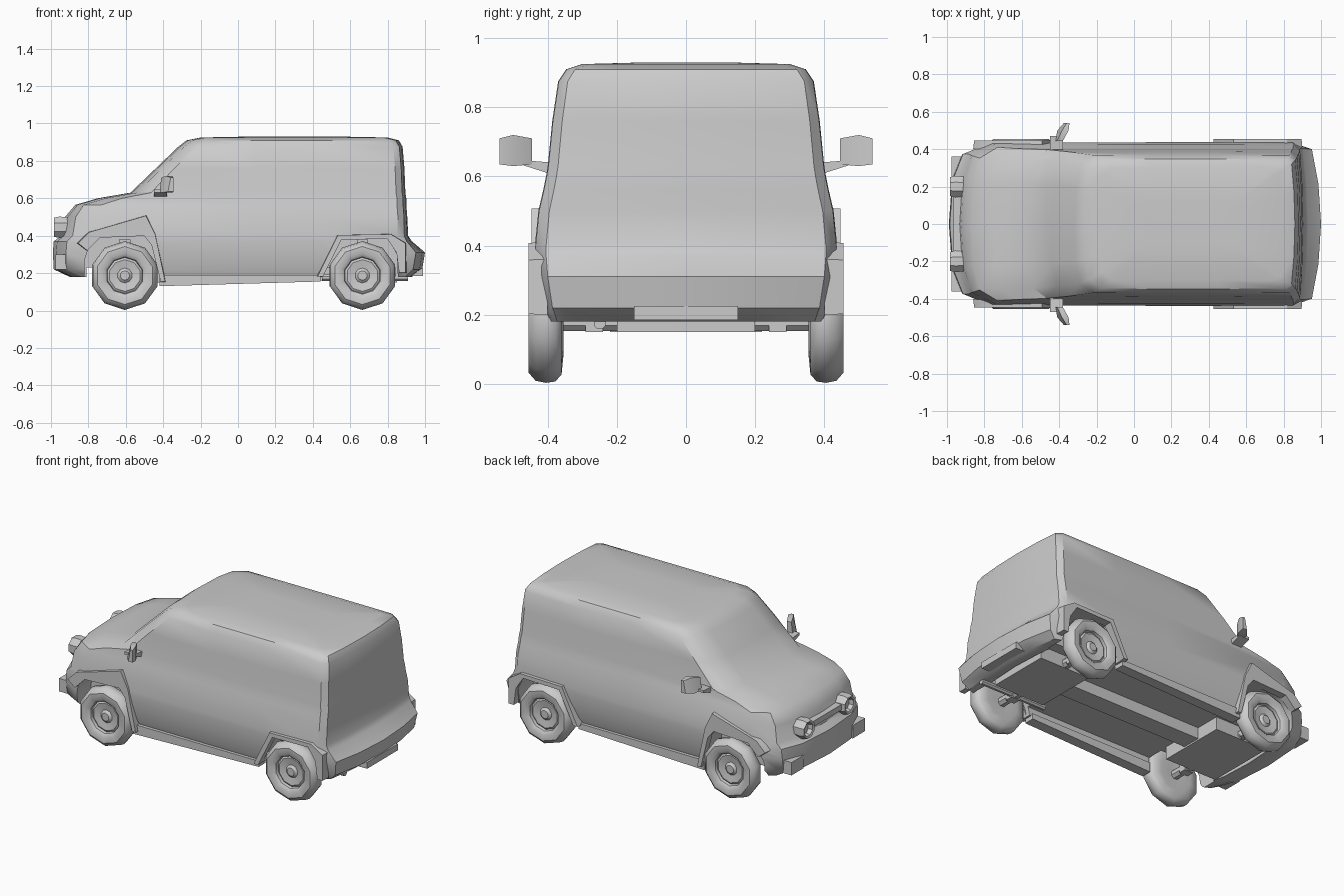
import bpy, bmesh, math
from mathutils import Vector

if "Cube" in bpy.data.objects:
    bpy.data.objects.remove(bpy.data.objects["Cube"])


def make_object(name, bm, angle=35):
    bmesh.ops.remove_doubles(bm, verts=bm.verts, dist=0.0005)
    bmesh.ops.recalc_face_normals(bm, faces=bm.faces)
    me = bpy.data.meshes.new(name)
    bm.to_mesh(me)
    bm.free()
    ob = bpy.data.objects.new(name, me)
    bpy.context.collection.objects.link(ob)
    bpy.ops.object.select_all(action='DESELECT')
    ob.select_set(True)
    bpy.context.view_layer.objects.active = ob
    if angle:
        bpy.ops.object.shade_smooth_by_angle(angle=math.radians(angle))
    return ob


def loft(name, rings, angle=35):
    """Skin closed rings of equal length and cap both ends."""
    bm = bmesh.new()
    vs = [[bm.verts.new(p) for p in r] for r in rings]
    n = len(vs[0])
    for a, b in zip(vs, vs[1:]):
        for i in range(n):
            j = (i + 1) % n
            bm.faces.new((a[i], a[j], b[j], b[i]))
    bm.faces.new(vs[0])
    bm.faces.new(vs[-1])
    return make_object(name, bm, angle)


def plate(name, pts, y0, y1, inset=0.0, angle=30):
    """Side profile (x, z) swept from y0 to y1."""
    cx = sum(p[0] for p in pts) / len(pts)
    cz = sum(p[1] for p in pts) / len(pts)
    k = 1 - inset
    return loft(name, [[(x, y0, z) for x, z in pts],
                       [(cx + (x - cx) * k, y1, cz + (z - cz) * k) for x, z in pts]], angle)


def box(name, lo, hi):
    (x0, y0, z0), (x1, y1, z1) = lo, hi
    return plate(name, [(x0, z0), (x1, z0), (x1, z1), (x0, z1)], y0, y1)


def lathe(name, profile, centre, axis, n=10, angle=40):
    """Revolve (radius, offset) points about the x or y axis."""
    rings = []
    for r, o in profile:
        ring = []
        for i in range(n):
            t = 2 * math.pi * (i + 0.5) / n
            u, v = r * math.cos(t), r * math.sin(t)
            p = (o, u, v) if axis == 'x' else (u, o, v)
            ring.append(Vector(centre) + Vector(p))
        rings.append(ring)
    return loft(name, rings, angle)


# Body: plan outlines stacked upward (z, front x, rear x, half width, front and rear corner length)
levels = [
    (0.18, -0.90, 0.93, 0.400, 0.14, 0.10),
    (0.22, -0.985, 0.985, 0.415, 0.20, 0.14),
    (0.31, -0.99, 1.00, 0.430, 0.22, 0.14),
    (0.37, -0.985, 0.93, 0.435, 0.22, 0.08),
    (0.40, -0.945, 0.91, 0.435, 0.19, 0.06),
    (0.50, -0.925, 0.905, 0.425, 0.18, 0.05),
    (0.565, -0.87, 0.90, 0.410, 0.14, 0.05),
    (0.60, -0.75, 0.90, 0.403, 0.13, 0.05),
    (0.63, -0.575, 0.895, 0.398, 0.11, 0.05),
    (0.76, -0.44, 0.89, 0.385, 0.10, 0.05),
    (0.875, -0.32, 0.88, 0.368, 0.10, 0.05),
    (0.91, -0.275, 0.86, 0.345, 0.10, 0.05),
    (0.925, -0.20, 0.80, 0.300, 0.08, 0.05),
]


def outline(z, f, r, w, cf, cr):
    half = [(f, 0), (f + cf * 0.08, w * 0.55), (f + cf * 0.32, w * 0.86), (f + cf, w),
            (0.1, w * 1.005), (0.45, w * 1.005), (r - cr, w), (r - cr * 0.35, w * 0.93),
            (r - cr * 0.1, w * 0.5), (r, 0)]
    return [(x, y, z) for x, y in half] + [(x, -y, z) for x, y in half[-2:0:-1]]


base = outline(*levels[0])
floor = [[(x * 0.93, y * 0.93, z + dz) for x, y, z in base] for dz in (0.05, 0.0)]
roof = [(0.3 + (x - 0.3) * 0.5, y * 0.4, 0.93) for x, y, z in outline(*levels[-1])]
body = loft("body", floor + [outline(*l) for l in levels] + [roof], 0)

# Wheel arches cut from the body
arches = [
    [(-0.82, 0.05), (-0.82, 0.27), (-0.79, 0.36), (-0.73, 0.40), (-0.49, 0.40), (-0.44, 0.34), (-0.40, 0.05)],
    [(0.43, 0.05), (0.46, 0.22), (0.54, 0.385), (0.80, 0.385), (0.85, 0.30), (0.86, 0.05)],
]
for pts in arches:
    for s in (-1, 1):
        cut = plate("arch_cutter", pts, s * 0.27, s * 0.7, 0, 0)
        cut.hide_render = True
        m = body.modifiers.new("arch", 'BOOLEAN')
        m.operation, m.solver, m.object = 'DIFFERENCE', 'EXACT', cut
        bpy.context.view_layer.objects.active = body
        bpy.ops.object.modifier_apply(modifier=m.name)
        bpy.data.objects.remove(cut)
bpy.ops.object.select_all(action='DESELECT')
body.select_set(True)
bpy.context.view_layer.objects.active = body
bpy.ops.object.shade_smooth_by_angle(angle=math.radians(38))

front_flare = [(-0.86, 0.36), (-0.80, 0.42), (-0.49, 0.51), (-0.44, 0.41), (-0.385, 0.15),
               (-0.41, 0.15), (-0.46, 0.35), (-0.50, 0.40), (-0.74, 0.39), (-0.81, 0.32)]
rear_flare = [(0.42, 0.18), (0.53, 0.405), (0.82, 0.41), (0.90, 0.36), (0.90, 0.20),
              (0.865, 0.20), (0.85, 0.31), (0.80, 0.385), (0.55, 0.38), (0.45, 0.18)]
tyre = [(0.05, 0.36), (0.11, 0.355), (0.16, 0.36), (0.180, 0.378), (0.184, 0.405), (0.178, 0.435),
        (0.155, 0.455), (0.12, 0.455), (0.10, 0.44), (0.095, 0.415)]
rim = [(0.10, 0.38), (0.10, 0.42), (0.085, 0.43), (0.04, 0.422), (0.025, 0.435)]

for s, side in ((-1, "right"), (1, "left")):
    # Wheels
    for x, end in ((-0.605, "front"), (0.665, "rear")):
        for part, prof in (("tyre", tyre), ("rim", rim)):
            lathe(f"{end}_{part}_{side}", [(r, s * o) for r, o in prof], (x, 0, 0.187), 'y', 10)
    # Flares and sills
    plate("front_flare_" + side, front_flare, s * 0.40, s * 0.447, 0.02)
    plate("rear_flare_" + side, rear_flare, s * 0.40, s * 0.455, 0.02)
    plate("sill_" + side, [(-0.42, 0.13), (0.44, 0.155), (0.44, 0.19), (-0.42, 0.19)],
          s * 0.36, s * 0.425)
    # Mirror housing and arm
    loft("mirror_" + side, [
        [(x, s * y, z) for x, z in q] for y, q in (
            (0.445, [(-0.42, 0.635), (-0.38, 0.635), (-0.38, 0.71), (-0.41, 0.71)]),
            (0.50, [(-0.41, 0.63), (-0.35, 0.63), (-0.35, 0.72), (-0.385, 0.72)]),
            (0.54, [(-0.375, 0.635), (-0.345, 0.635), (-0.345, 0.71), (-0.36, 0.71)]))])
    loft("mirror_arm_" + side, [
        [(x, s * y, z) for x, z in ((-0.45, h), (-0.38, h), (-0.38, h + t), (-0.45, h + t))]
        for y, h, t in ((0.385, 0.605, 0.035), (0.47, 0.632, 0.015))])
    # Headlights and front fog recess
    lathe("headlight_" + side, [(0.055, -0.88), (0.062, -0.955), (0.055, -0.985), (0.042, -0.98), (0.035, -0.955)],
          (0, s * 0.20, 0.445), 'x', 8, 30)
    box("bumper_corner_" + side, (-0.975, s * 0.24, 0.22), (-0.88, s * 0.36, 0.30))
    # Suspension springs
    for x in (-0.605, 0.665):
        box("spring_" + side, (x - 0.03, s * 0.24, 0.15), (x + 0.03, s * 0.29, 0.38))

# Grille bar and bumper trims
box("grille_bar", (-0.965, -0.15, 0.43), (-0.90, 0.15, 0.465))
box("rear_bumper_step", (0.90, -0.15, 0.185), (0.99, 0.15, 0.225))

# Underbody
for x, end in ((-0.605, "front"), (0.665, "rear")):
    lathe(end + "_axle", [(0.03, -0.38), (0.03, 0.38)], (x, 0, 0.18), 'y', 8)
box("engine_tray", (-0.78, -0.22, 0.15), (-0.42, 0.22, 0.25))
box("rear_undertray", (0.50, -0.20, 0.15), (0.85, 0.20, 0.25))
box("centre_tunnel", (-0.42, -0.06, 0.16), (0.50, 0.06, 0.25))
lathe("exhaust", [(0.018, 0.45), (0.018, 0.91)], (0, -0.25, 0.175), 'x', 8)
